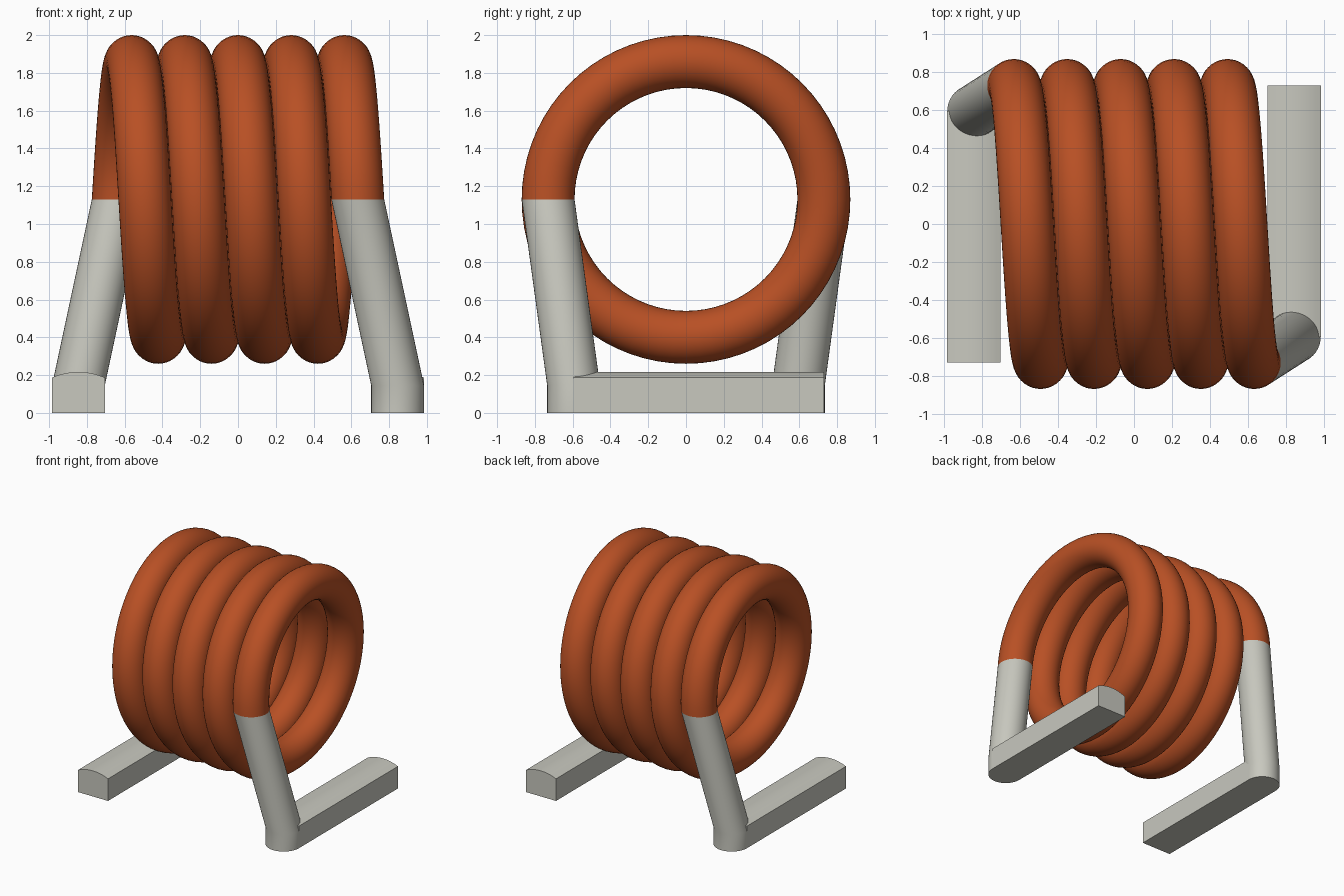
import bpy, bmesh
from math import sin, cos, pi, radians
from mathutils import Vector

cube = bpy.data.objects.get("Cube")
if cube:
    bpy.data.objects.remove(cube)

TUBE = 0.14       # wire radius
COIL = 0.73       # radius of the winding's centre line
AXIS_Z = 1.13
HALF = 0.634      # half length along the axis
TURNS = 4.5
FOOT_X, FOOT_Y = 0.845, 0.595


def material(name, color):
    m = bpy.data.materials.new(name)
    m.use_nodes = True
    m.diffuse_color = (*color, 1)
    m.node_tree.nodes["Principled BSDF"].inputs["Base Color"].default_value = (*color, 1)
    return m


copper = material("copper orange", (0.48, 0.08, 0.018))
tin = material("tinned grey", (0.58, 0.58, 0.52))


def loft(name, rings, mat, angle):
    """Skin a list of equal point rings and cap both ends."""
    bm = bmesh.new()
    rows = [[bm.verts.new(p) for p in ring] for ring in rings]
    n = len(rows[0])
    for a, b in zip(rows, rows[1:]):
        for i in range(n):
            j = (i + 1) % n
            bm.faces.new((a[i], a[j], b[j], b[i]))
    bm.faces.new(rows[0])
    bm.faces.new(rows[-1])
    bmesh.ops.recalc_face_normals(bm, faces=bm.faces)
    mesh = bpy.data.meshes.new(name)
    bm.to_mesh(mesh)
    bm.free()
    mesh.materials.append(mat)
    obj = bpy.data.objects.new(name, mesh)
    bpy.context.collection.objects.link(obj)
    bpy.ops.object.select_all(action='DESELECT')
    obj.select_set(True)
    bpy.context.view_layer.objects.active = obj
    bpy.ops.object.shade_smooth_by_angle(angle=radians(angle))
    return obj


def circle(center, u, v, n=40):
    return [center + TUBE * (cos(2 * pi * i / n) * u + sin(2 * pi * i / n) * v)
            for i in range(n)]


X, Y = Vector((1, 0, 0)), Vector((0, 1, 0))

# Winding: starts at the front left, rises over the top, ends at the back right
steps = int(TURNS * 72)
rings = []
for k in range(steps + 1):
    t = k / steps
    a = 2 * pi * TURNS * t
    out = Vector((0, -cos(a), sin(a)))
    center = Vector((HALF * (1 - 2 * t), 0, AXIS_Z)) + COIL * out
    rings.append(circle(center, X, out))
loft("coil_winding", rings, copper, 40)

# Each side is the other turned half round the vertical axis
for side, s in (("left", 1), ("right", -1)):
    # Slanted lead with its round foot
    path = [(FOOT_X, -FOOT_Y, 0), (FOOT_X, -FOOT_Y, 0.145), (HALF, -COIL, AXIS_Z)]
    loft(side + "_lead",
         [circle(Vector((s * x, s * y, z)), X, Y) for x, y, z in path], tin, 30)

    # Flat foot bar with a gently arched top
    arch = [(TUBE * (1 - i / 6), 0.187 + 0.03 * (1 - (1 - i / 6) ** 2)) for i in range(13)]
    profile = [(-TUBE, 0), (TUBE, 0)] + arch
    loft(side + "_foot_bar",
         [[Vector((s * (FOOT_X + x), s * y, z)) for x, z in profile]
          for y in (-FOOT_Y, 0.73)], tin, 30)
